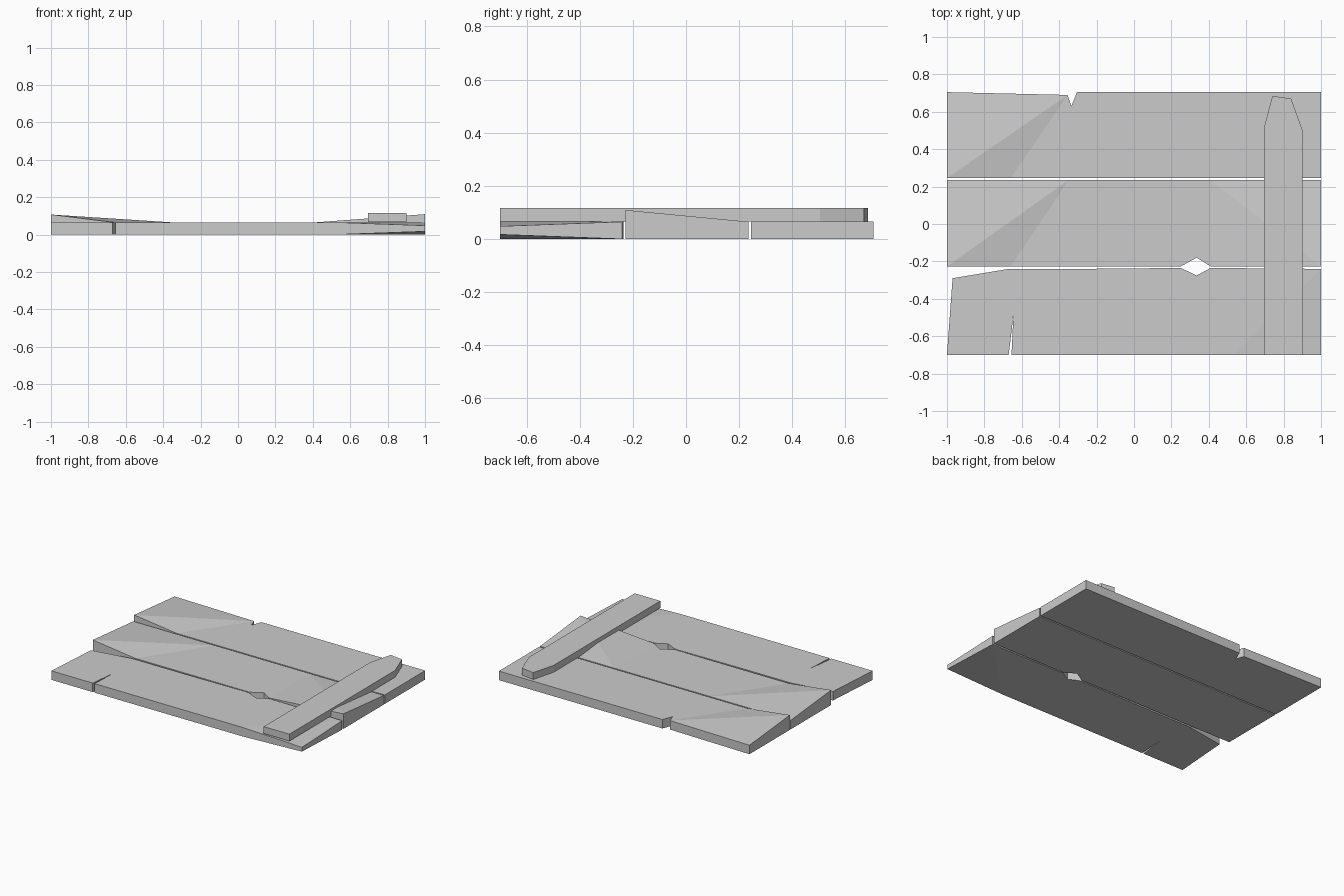
import bpy, bmesh

if "Cube" in bpy.data.objects:
    bpy.data.objects.remove(bpy.data.objects["Cube"])

T = 0.065  # plank thickness


def slab(name, outline, z0, z1, folds=(), top_shift={}, bottom_shift={}):
    """Extruded outline; folds cut both caps, shifts warp single corners."""
    bm = bmesh.new()
    low = [bm.verts.new((x, y, z0)) for x, y in outline]
    high = [bm.verts.new((x, y, z1)) for x, y in outline]
    n = len(outline)
    bm.faces.new(low[::-1])
    bm.faces.new(high)
    for i in range(n):
        j = (i + 1) % n
        bm.faces.new((low[i], low[j], high[j], high[i]))
    for ring in (low, high):
        for a, b in folds:
            bmesh.ops.connect_verts(bm, verts=[ring[a], ring[b]])
    bmesh.ops.triangulate(bm, faces=[f for f in bm.faces if len(f.verts) > 4])
    for i, dz in top_shift.items():
        high[i].co.z += dz
    for i, dz in bottom_shift.items():
        low[i].co.z += dz
    bmesh.ops.recalc_face_normals(bm, faces=bm.faces)
    mesh = bpy.data.meshes.new(name)
    bm.to_mesh(mesh)
    bm.free()
    obj = bpy.data.objects.new(name, mesh)
    bpy.context.collection.objects.link(obj)
    return obj


# front plank: split at the left, half a knot hole, sagging right corner
slab("front_plank",
     [(-1, -.70), (-.67, -.70), (-.645, -.49), (-.655, -.70), (.53, -.70),
      (1, -.70), (1, -.24), (.41, -.235), (.335, -.275), (.25, -.235),
      (-.28, -.24), (-.67, -.24), (-.97, -.29)],
     0, T, folds=[(4, 6)], top_shift={5: -.017}, bottom_shift={5: .017})

# middle plank: half a knot hole, both front corners curling up
slab("middle_plank",
     [(-1, -.227), (-.66, -.227), (.25, -.227), (.335, -.18), (.41, -.227),
      (1, -.227), (1, .235), (.41, .235), (-.35, .235), (-1, .235)],
     0, T, folds=[(1, 8), (0, 8), (4, 7), (5, 7)],
     top_shift={0: .042, 5: .044})

# back plank: notch in the rear edge, left inner corner curling up
slab("back_plank",
     [(-1, .245), (-.66, .245), (1, .245), (1, .705), (-.305, .705),
      (-.335, .63), (-.355, .69), (-1, .705)],
     0, T, folds=[(1, 6), (0, 6)], top_shift={0: .042})

# cross batten with a chipped rear end
slab("cross_batten",
     [(.695, -.70), (.9, -.70), (.9, .505), (.84, .67), (.74, .685), (.695, .515)],
     .066, .116)
